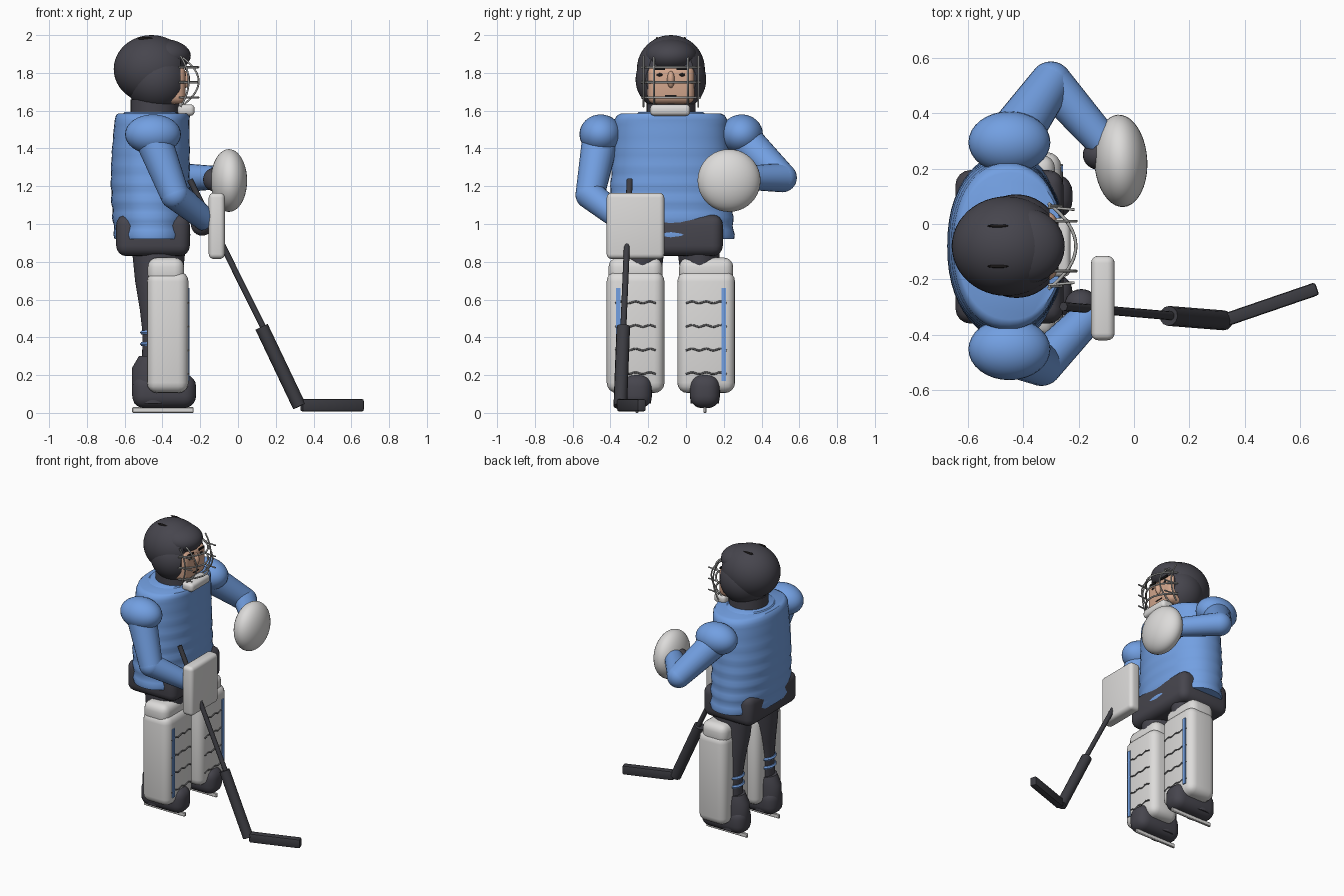
import bpy, bmesh, math
from mathutils import Vector, Matrix

if bpy.data.objects.get("Cube"):
    bpy.data.objects.remove(bpy.data.objects["Cube"])

MID = -0.08  # y of the body's centre plane


def material(name, r, g, b):
    m = bpy.data.materials.new(name)
    m.use_nodes = True
    m.diffuse_color = (r, g, b, 1)
    m.node_tree.nodes["Principled BSDF"].inputs["Base Color"].default_value = (r, g, b, 1)
    return m


BLACK = material("charcoal", 0.062, 0.06, 0.075)
DARK = material("stick black", 0.045, 0.045, 0.054)
BLUE = material("jersey blue", 0.17, 0.35, 0.76)
WHITE = material("pad white", 0.72, 0.71, 0.70)
GREY = material("seam grey", 0.13, 0.13, 0.135)
STEEL = material("steel", 0.42, 0.42, 0.41)
SKIN = material("skin", 0.66, 0.39, 0.27)
INK = material("face black", 0.012, 0.01, 0.01)


def finish(name, bm, mat, angle=40):
    me = bpy.data.meshes.new(name)
    bmesh.ops.recalc_face_normals(bm, faces=bm.faces)
    bm.to_mesh(me)
    bm.free()
    me.materials.append(mat)
    me.shade_smooth()
    me.set_sharp_from_angle(angle=math.radians(angle))
    ob = bpy.data.objects.new(name, me)
    bpy.context.collection.objects.link(ob)
    return ob


def ball(name, c, r, mat, turn=0, seg=32):
    bm = bmesh.new()
    bmesh.ops.create_uvsphere(bm, u_segments=seg, v_segments=seg // 2, radius=1)
    bm.transform(Matrix.Translation(c) @ Matrix.Rotation(turn, 4, 'Z') @ Matrix.Diagonal((*r, 1)))
    return finish(name, bm, mat)


def box(name, lo, hi, mat, bevel=0, segs=4):
    lo, hi = Vector(lo), Vector(hi)
    bm = bmesh.new()
    bmesh.ops.create_cube(bm, size=1)
    bm.transform(Matrix.Translation((lo + hi) / 2) @ Matrix.Diagonal((*(hi - lo), 1)))
    if bevel:
        bmesh.ops.bevel(bm, geom=bm.edges[:], offset=bevel, segments=segs, profile=0.5, affect='EDGES')
    return finish(name, bm, mat)


def rod(name, a, b, r1, r2, mat, seg=24):
    a, b = Vector(a), Vector(b)
    d = b - a
    bm = bmesh.new()
    bmesh.ops.create_cone(bm, cap_ends=True, segments=seg, radius1=r1, radius2=r2, depth=d.length)
    bm.transform(Matrix.Translation((a + b) / 2) @ d.to_track_quat('Z', 'Y').to_matrix().to_4x4())
    return finish(name, bm, mat)


def loft(name, rings, mat, power=2, seg=48):
    """Rings are (z, centre x, centre y, radius x, radius y) superellipses."""
    bm = bmesh.new()
    prev = None
    for z, cx, cy, rx, ry in rings:
        ring = []
        for i in range(seg):
            t = math.tau * i / seg
            c, s = math.cos(t), math.sin(t)
            ring.append(bm.verts.new((cx + rx * math.copysign(abs(c) ** (2 / power), c),
                                      cy + ry * math.copysign(abs(s) ** (2 / power), s), z)))
        if prev:
            for i in range(seg):
                j = (i + 1) % seg
                bm.faces.new((prev[i], prev[j], ring[j], ring[i]))
        else:
            bm.faces.new(ring)
        prev = ring
    bm.faces.new(prev)
    return finish(name, bm, mat)


def wire(name, pts, r, mat):
    cu = bpy.data.curves.new(name, 'CURVE')
    cu.dimensions = '3D'
    cu.bevel_depth = r
    cu.bevel_resolution = 2
    cu.use_fill_caps = True
    sp = cu.splines.new('POLY')
    sp.points.add(len(pts) - 1)
    for p, co in zip(sp.points, pts):
        p.co = (*co, 1)
    cu.materials.append(mat)
    ob = bpy.data.objects.new(name, cu)
    bpy.context.collection.objects.link(ob)


# Jersey with soft horizontal folds, shorts and neck
levels = 28
rings = []
for i in range(levels):
    t = i / (levels - 1)
    fold = 0.005 * math.sin(t * 44) * (1 - t)
    belly = 0.018 * math.sin(math.pi * t)
    rings.append((0.92 + 0.63 * t, -0.455 - belly * 0.5, MID, 0.198 + belly * 0.6 + fold,
                  0.335 - 0.035 * t + fold))
rings += [(1.575, -0.45, MID, 0.196, 0.285), (1.585, -0.447, MID, 0.188, 0.265)]
loft("jersey", rings, BLUE, 2.2)
loft("collar", [(1.57, -0.46, MID, 0.16, 0.2), (1.592, -0.46, MID, 0.14, 0.17)], BLUE)
rod("neck", (-0.44, MID, 1.5), (-0.44, MID, 1.66), 0.13, 0.13, BLACK)
box("shorts", (-0.645, -0.36, 0.83), (-0.255, 0.195, 1.05), BLACK, 0.055)

# Helmet shells with a face opening
for name, c, r in (("helmet_shell", (-0.458, MID, 1.82), (0.2, 0.18, 0.18)),
                   ("helmet_jaw", (-0.425, MID, 1.765), (0.172, 0.187, 0.175))):
    shell = ball(name, c, r, BLACK, seg=48)
    cutter = box("opening_cutter", (-0.305, -0.4, 1.5), (0, 0.3, 1.895), BLACK)
    mod = shell.modifiers.new("opening", 'BOOLEAN')
    mod.operation, mod.object, mod.solver = 'DIFFERENCE', cutter, 'EXACT'
    bpy.context.view_layer.objects.active = shell
    bpy.ops.object.modifier_apply(modifier=mod.name)
    bpy.data.objects.remove(cutter)
    shell.data.set_sharp_from_angle(angle=math.radians(40))
ball("helmet_brow", (-0.40, MID, 1.89), (0.15, 0.14, 0.09), BLACK)
box("chin_cup", (-0.32, -0.19, 1.573), (-0.23, 0.022, 1.633), WHITE, 0.022)

# Face
box("face", (-0.42, MID - 0.125, 1.635), (-0.278, MID + 0.125, 1.84), SKIN, 0.04)
ball("nose", (-0.278, MID, 1.765), (0.025, 0.02, 0.045), SKIN, seg=16)
box("mouth", (-0.28, MID - 0.03, 1.676), (-0.275, MID + 0.03, 1.683), INK)
for side, s in (("left", 1), ("right", -1)):
    y = MID + s * 0.06
    ball(side + "_eye", (-0.28, y, 1.79), (0.006, 0.017, 0.009), INK, seg=16)
    box(side + "_eyebrow", (-0.28, y - 0.03, 1.815), (-0.272, y + 0.03, 1.828), INK)
    ball(side + "_helmet_vent", (-0.49, MID + s * 0.073, 1.982), (0.04, 0.006, 0.008), INK, seg=16)

# Wire cage
steps = [i / 8 - 1 for i in range(17)]
for z in (1.67, 1.75, 1.83):
    wire("cage_bar", [(-0.31 + 0.1 * (1 - u * u), MID + 0.155 * u, z) for u in steps], 0.006, STEEL)
    for s in (-1, 1):
        wire("cage_prong", [(-0.31, MID + s * 0.14, z), (-0.215, MID + s * 0.132, z)], 0.005, STEEL)
for k in (-0.145, -0.09, 0.09, 0.145):
    reach = 0.105 * (1 - (k / 0.16) ** 2)
    wire("cage_upright", [(-0.305 + (reach + 0.025) * (1 - u * u), MID + k, 1.755 + 0.135 * u)
                          for u in steps], 0.005, STEEL)

# Legs, skates and pads
for side, s in (("left", 1), ("right", -1)):
    y = MID + s * 0.18
    loft(side + "_leg", [(0.2, -0.43, y, 0.08, 0.075), (0.42, -0.425, y, 0.08, 0.075),
                         (0.55, -0.425, y - s * 0.01, 0.095, 0.085),
                         (0.7, -0.42, y - s * 0.025, 0.125, 0.1),
                         (0.9, -0.42, y - s * 0.035, 0.145, 0.115)], BLACK)
    for z in (0.365, 0.425):
        loft(side + "_sock_band", [(z - 0.01, -0.432, y, 0.08, 0.08), (z, -0.432, y, 0.087, 0.085),
                                   (z + 0.01, -0.432, y, 0.08, 0.08)], BLUE)
    box(side + "_skate_boot", (-0.56, y - 0.08, 0.025), (-0.222, y + 0.08, 0.205), BLACK, 0.065, 5)
    loft(side + "_skate_ankle", [(0.05, -0.45, y, 0.1, 0.075), (0.13, -0.45, y, 0.112, 0.08),
                                 (0.24, -0.45, y, 0.11, 0.08), (0.3, -0.44, y, 0.085, 0.075)], BLACK)
    box(side + "_skate_blade", (-0.56, y - 0.008, 0), (-0.235, y + 0.008, 0.03), STEEL if s == 0 else WHITE, 0.004, 1)
    y = MID + s * 0.187
    box(side + "_leg_pad", (-0.482, y - 0.153, 0.105), (-0.262, y + 0.153, 0.75), WHITE, 0.055)
    box(side + "_knee_pad", (-0.478, y - 0.143, 0.68), (-0.285, y + 0.143, 0.822), WHITE, 0.05)
    stripe = y + s * 0.092
    box(side + "_pad_stripe", (-0.264, stripe - 0.012, 0.17), (-0.256, stripe + 0.012, 0.66), BLUE)
    for z in (0.21, 0.335, 0.46, 0.585):
        wire(side + "_pad_seam", [(-0.262, y + 0.108 * u, z + 0.005 * math.cos(u * 9)) for u in steps],
             0.005, GREY)


# Arms
def arm(side, shoulder, elbow, wrist, hand):
    ball(side + "_shoulder", shoulder, (0.148, 0.112, 0.105), BLUE)
    start = Vector(shoulder) - Vector((0, 0, 0.02))
    rod(side + "_upper_arm", start, elbow, 0.098, 0.077, BLUE)
    ball(side + "_elbow", elbow, (0.077, 0.077, 0.077), BLUE)
    rod(side + "_forearm", elbow, wrist, 0.077, 0.062, BLUE)
    ball(side + "_hand", hand, (0.06, 0.055, 0.062), BLACK, seg=24)


arm("left", (-0.45, 0.295, 1.475), (-0.3, 0.51, 1.245), (-0.115, 0.3, 1.245), (-0.125, 0.25, 1.235))
arm("right", (-0.45, -0.452, 1.475), (-0.335, -0.508, 1.155), (-0.17, -0.34, 1.02), (-0.19, -0.29, 1.0))

# Catching glove and blocker
ball("catching_glove", (-0.048, 0.228, 1.23), (0.096, 0.167, 0.166), WHITE, 0.06, 40)
box("blocker", (-0.155, -0.42, 0.815), (-0.07, -0.115, 1.165), WHITE, 0.026)

# Stick
rod("stick_shaft", (-0.255, -0.298, 1.235), (0.14, -0.332, 0.44), 0.016, 0.016, DARK, 12)
rod("stick_paddle", (0.125, -0.332, 0.455), (0.325, -0.348, 0.035), 0.036, 0.036, DARK, 12)
blade = box("stick_blade", (0, -0.024, 0.008), (0.345, 0.024, 0.073), DARK, 0.01, 2)
blade.location = (0.335, -0.345, 0)
blade.rotation_euler.z = 0.33
